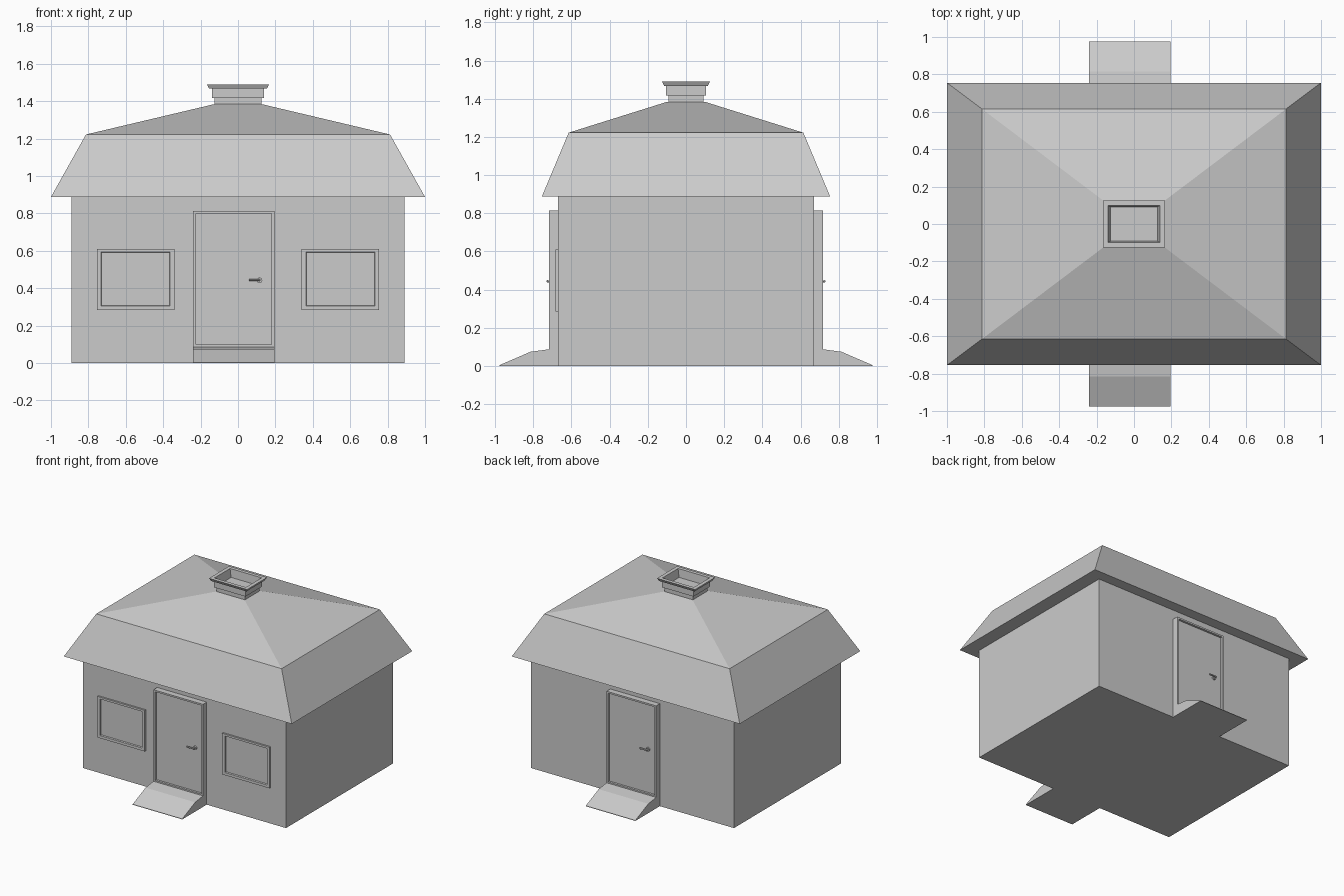
import bpy, bmesh
from math import pi
from mathutils import Matrix, Vector

if "Cube" in bpy.data.objects:
    bpy.data.objects.remove(bpy.data.objects["Cube"])


def finish(name, bm):
    bmesh.ops.recalc_face_normals(bm, faces=bm.faces)
    me = bpy.data.meshes.new(name)
    bm.to_mesh(me)
    bm.free()
    ob = bpy.data.objects.new(name, me)
    bpy.context.collection.objects.link(ob)
    return ob


def loft(name, rings):
    """Stack of rectangles (cx, cy, cz, u, v) joined by quads, capped at both ends.
    Each ring is a list of four points."""
    bm = bmesh.new()
    loops = [[bm.verts.new(p) for p in r] for r in rings]
    for a, b in zip(loops, loops[1:]):
        n = len(a)
        for i in range(n):
            bm.faces.new((a[i], a[(i + 1) % n], b[(i + 1) % n], b[i]))
    bm.faces.new(loops[0])
    bm.faces.new(loops[-1])
    return finish(name, bm)


def flat_ring(hx, hy, z):
    return [(-hx, -hy, z), (hx, -hy, z), (hx, hy, z), (-hx, hy, z)]


def upright_ring(x0, x1, z0, z1, y):
    return [(x0, y, z0), (x1, y, z0), (x1, y, z1), (x0, y, z1)]


# Walls and two-pitch hipped roof
loft("walls", [flat_ring(0.89, 0.67, 0), flat_ring(0.89, 0.67, 0.9)])
loft("roof", [flat_ring(1.0, 0.755, 0.888), flat_ring(0.813, 0.615, 1.222),
              flat_ring(0.128, 0.098, 1.384)])

# Stepped chimney with flared rim and hollow top
loft("chimney", [flat_ring(*r) for r in (
    (0.125, 0.092, 1.37), (0.125, 0.092, 1.418), (0.138, 0.104, 1.418),
    (0.138, 0.104, 1.467), (0.154, 0.114, 1.467), (0.167, 0.126, 1.490),
    (0.138, 0.098, 1.490), (0.125, 0.092, 1.425))])

# Front windows: raised frame, reveal and recessed pane in one profile
for side, x in (("left", -0.5475), ("right", 0.5475)):
    hw = 0.2075
    loft(side + "_window", [
        upright_ring(x - hw, x + hw, 0.284, 0.61, -0.66),
        upright_ring(x - hw, x + hw, 0.284, 0.61, -0.684),
        upright_ring(x - hw + 0.023, x + hw - 0.023, 0.305, 0.594, -0.684),
        upright_ring(x - hw + 0.026, x + hw - 0.026, 0.308, 0.591, -0.673)])

# Entrances: the back one is the front one turned about the door's centre
cx, hw = -0.0225, 0.2175
turn = Matrix.Translation((cx, 0, 0)) @ Matrix.Rotation(pi, 4, 'Z') @ Matrix.Translation((-cx, 0, 0))


def handle(name):
    bm = bmesh.new()
    along_y = Matrix.Rotation(pi / 2, 4, 'X')
    along_x = Matrix.Rotation(pi / 2, 4, 'Y')
    for center, rot, r, d, seg in (((0.115, -0.705, 0.442), along_y, 0.015, 0.012, 16),
                                   ((0.115, -0.716, 0.442), along_y, 0.006, 0.026, 10),
                                   ((0.088, -0.725, 0.444), along_x, 0.006, 0.058, 10)):
        bmesh.ops.create_cone(bm, cap_ends=True, segments=seg, radius1=r, radius2=r,
                              depth=d, matrix=Matrix.Translation(Vector(center)) @ rot)
    return finish(name, bm)


for side in ("front", "back"):
    parts = [
        loft(side + "_door", [
            upright_ring(cx - hw, cx + hw, 0.08, 0.813, -0.66),
            upright_ring(cx - hw, cx + hw, 0.08, 0.813, -0.717),
            upright_ring(cx - hw + 0.015, cx + hw - 0.015, 0.098, 0.8, -0.717),
            upright_ring(cx - hw + 0.015, cx + hw - 0.015, 0.098, 0.8, -0.700)]),
        loft(side + "_ramp", [
            [(x, -0.66, 0), (x, -0.66, 0.093), (x, -0.68, 0.092), (x, -0.815, 0.074),
             (x, -0.977, 0.004), (x, -0.977, 0)] for x in (cx - hw, cx + hw)]),
        handle(side + "_door_handle"),
    ]
    if side == "back":
        for ob in parts:
            ob.data.transform(turn)
